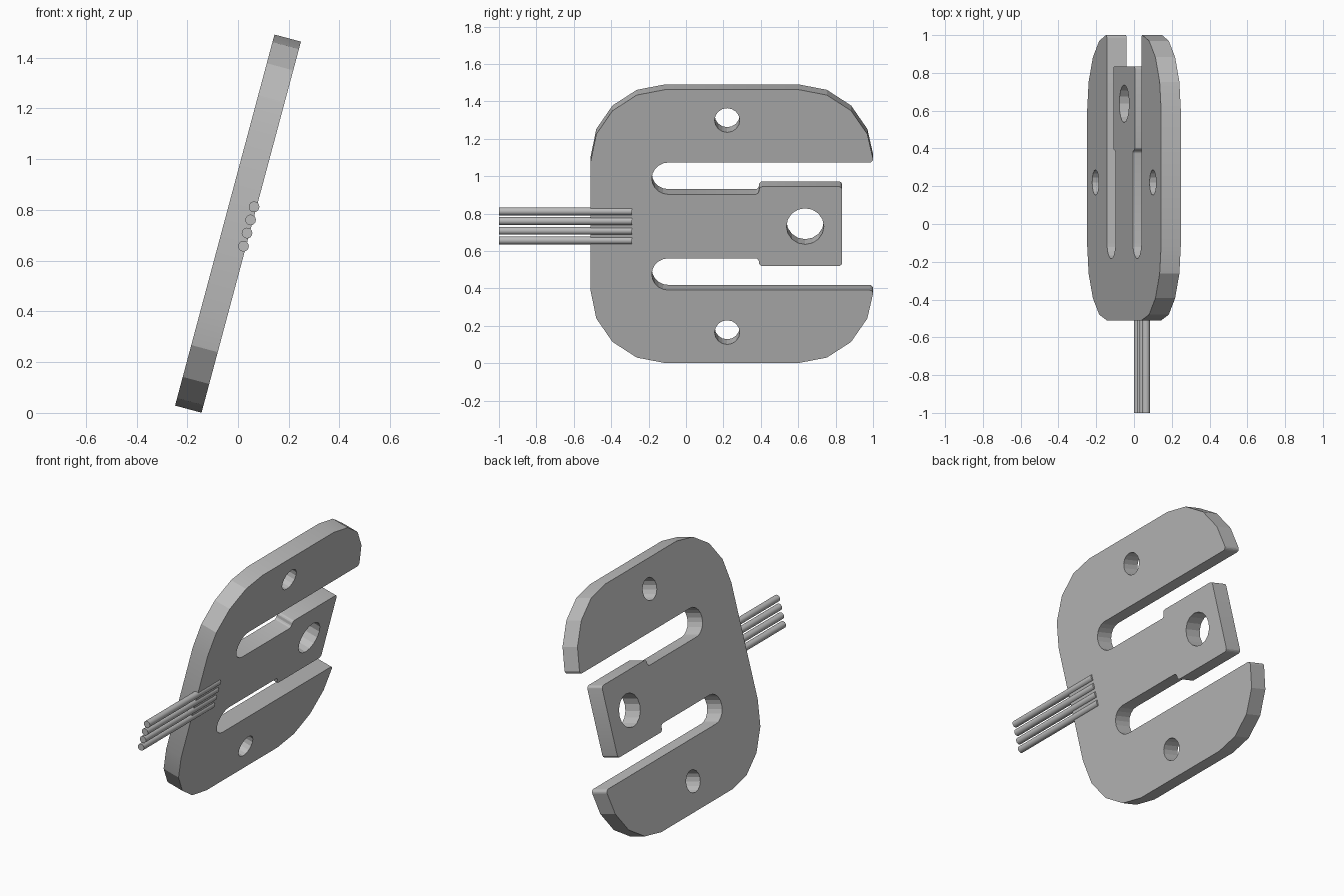
import bpy, math
from mathutils import Matrix, Vector

if "Cube" in bpy.data.objects:
    bpy.data.objects.remove(bpy.data.objects["Cube"])

TILT = math.radians(15)
HALF_T = 0.054
CENTRE = Vector((0, 0, 0.746))

# Leaning frame: local x runs along world y, local y up the plate, local z out of its face
s, c = math.sin(TILT), math.cos(TILT)
FRAME = Matrix.Translation(CENTRE) @ Matrix(((0, s, c, 0), (1, 0, 0, 0), (0, c, -s, 0), (0, 0, 0, 1)))

grey = bpy.data.materials.new("plain grey")
grey.diffuse_color = (0.5, 0.5, 0.5, 1)
grey.use_nodes = True
grey.node_tree.nodes["Principled BSDF"].inputs["Base Color"].default_value = grey.diffuse_color


def arc(cx, cy, r, a0, a1, n):
    """Points on an arc from angle a0 to a1, in degrees."""
    angles = [math.radians(a0 + (a1 - a0) * i / n) for i in range(n + 1)]
    return [(cx + r * math.cos(a), cy + r * math.sin(a)) for a in angles]


def finish(obj, angle):
    obj.data.materials.clear()
    obj.data.materials.append(grey)
    bpy.ops.object.select_all(action='DESELECT')
    obj.select_set(True)
    bpy.context.view_layer.objects.active = obj
    bpy.ops.object.shade_smooth_by_angle(angle=math.radians(angle))


# Lower half of the plate outline, mirrored for the upper half
half = arc(-0.11, -0.357, 0.4, 180, 270, 4)          # big rear corner
half += arc(0.6, -0.357, 0.4, 270, 337.5, 3)         # big front corner
half += arc(0.98, -0.373, 0.02, 0, 90, 4)            # arm tip
half += arc(-0.095, -0.265, 0.088, 270, 90, 10)      # slot end
half += arc(0.37, -0.197, 0.02, 90, 0, 4)            # neck step
half += arc(0.41, -0.2, 0.02, 180, 270, 4)
half += arc(0.815, -0.2, 0.02, 270, 360, 4)          # tongue corner
outline = half + [(x, -y) for x, y in reversed(half)]

# Outline, tongue hole and two mounting holes
loops = [outline, arc(0.637, 0, 0.1, 0, 337.5, 15)]
loops += [arc(0.22, y, 0.067, 0, 337.5, 15) for y in (-0.587, 0.587)]

# Plate: filled profile given thickness
curve = bpy.data.curves.new("plate", 'CURVE')
curve.dimensions = '2D'
curve.fill_mode = 'BOTH'
curve.extrude = HALF_T
for loop in loops:
    spline = curve.splines.new('POLY')
    spline.points.add(len(loop) - 1)
    for p, (x, y) in zip(spline.points, loop):
        p.co = (x, y, 0, 1)
    spline.use_cyclic_u = True
plate = bpy.data.objects.new("plate", curve)
bpy.context.collection.objects.link(plate)
plate.matrix_world = FRAME
bpy.context.view_layer.objects.active = plate
plate.select_set(True)
bpy.ops.object.convert(target='MESH')
plate = bpy.context.object
bpy.ops.object.mode_set(mode='EDIT')
bpy.ops.mesh.select_all(action='SELECT')
bpy.ops.mesh.remove_doubles(threshold=0.0001)
bpy.ops.mesh.normals_make_consistent(inside=False)
bpy.ops.object.mode_set(mode='OBJECT')
finish(plate, 15)

# Four wires half sunk in the plate face
for i in range(4):
    bpy.ops.mesh.primitive_cylinder_add(vertices=20, radius=0.021, depth=0.71)
    wire = bpy.context.object
    wire.name = f"wire_{i + 1}"
    wire.matrix_world = (FRAME @ Matrix.Translation((-0.645, (i - 1.5) * 0.0535, 0.044))
                         @ Matrix.Rotation(math.pi / 2, 4, 'Y'))
    finish(wire, 30)
